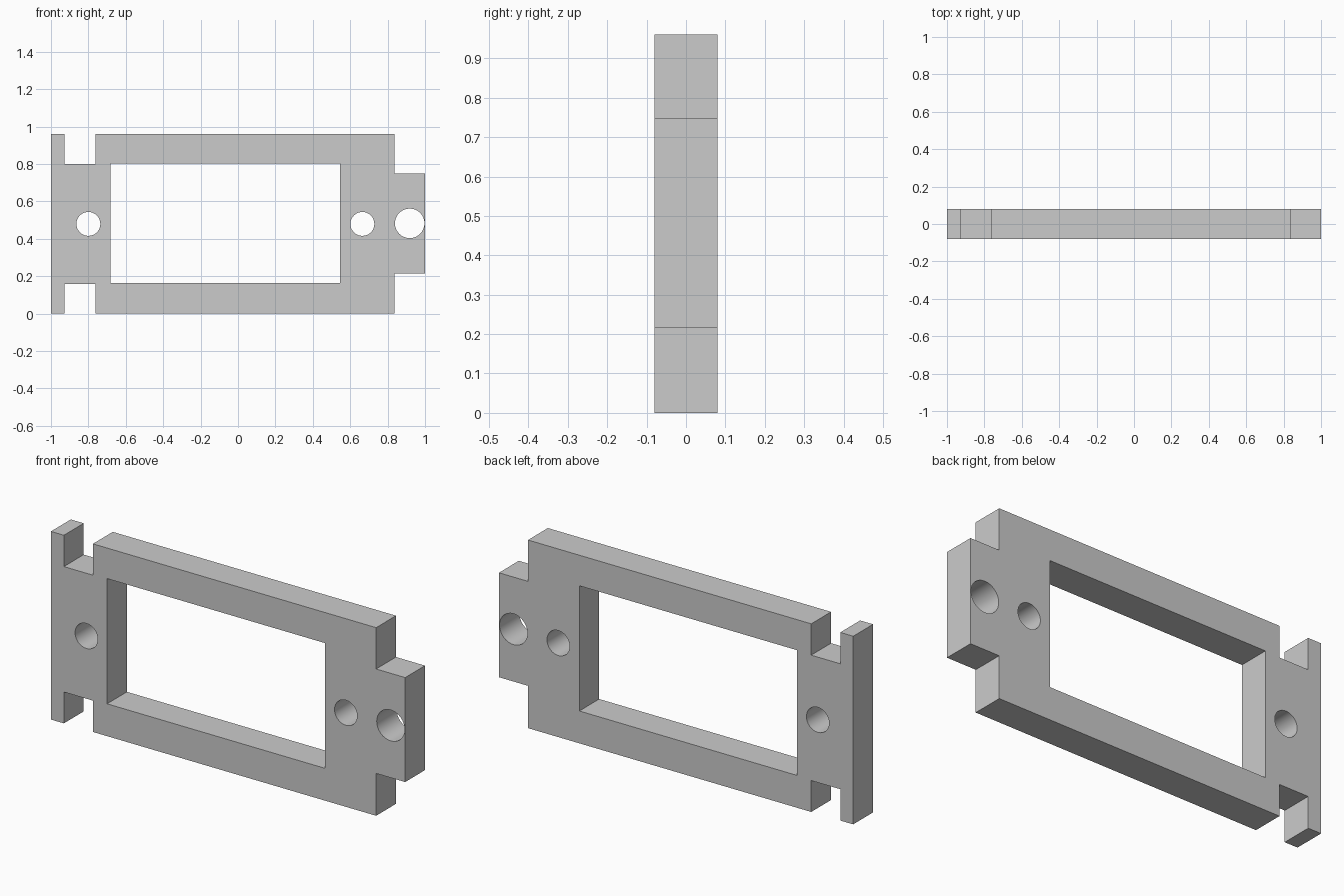
import bpy, bmesh
from math import sin, cos, pi, radians
from mathutils import Matrix

if "Cube" in bpy.data.objects:
    bpy.data.objects.remove(bpy.data.objects["Cube"])

curve = bpy.data.curves.new("plate_profile", 'CURVE')
curve.dimensions = '2D'
curve.fill_mode = 'BOTH'
curve.extrude = 0.08  # half of the plate thickness


def loop(points):
    s = curve.splines.new('POLY')
    s.points.add(len(points) - 1)
    for p, (x, z) in zip(s.points, points):
        p.co = (x, z, 0, 1)
    s.use_cyclic_u = True


def hole(cx, cz, r, n=32):
    loop([(cx + r * cos(2 * pi * i / n), cz + r * sin(2 * pi * i / n)) for i in range(n)])


# Outer outline: notched left end, stepped tab on the right
loop([(-1, 0), (-0.927, 0), (-0.927, 0.16), (-0.763, 0.16), (-0.763, 0),
      (0.836, 0), (0.836, 0.216), (1, 0.216), (1, 0.749), (0.836, 0.749),
      (0.836, 0.96), (-0.763, 0.96), (-0.763, 0.80), (-0.927, 0.80),
      (-0.927, 0.96), (-1, 0.96)])

# Rectangular window
loop([(-0.683, 0.165), (0.546, 0.165), (0.546, 0.804), (-0.683, 0.804)])

# Two screw holes and the larger cable hole in the tab
hole(-0.80, 0.48, 0.064)
hole(0.665, 0.48, 0.064)
hole(0.918, 0.483, 0.079)

# Turn the profile into an upright solid plate
tmp = bpy.data.objects.new("plate_profile", curve)
bpy.context.collection.objects.link(tmp)
bpy.context.view_layer.update()
mesh = bpy.data.meshes.new_from_object(tmp.evaluated_get(bpy.context.evaluated_depsgraph_get()))
bpy.data.objects.remove(tmp)

bm = bmesh.new()
bm.from_mesh(mesh)
bmesh.ops.remove_doubles(bm, verts=bm.verts, dist=0.0005)
bmesh.ops.transform(bm, matrix=Matrix.Rotation(pi / 2, 4, 'X'), verts=bm.verts)
bmesh.ops.recalc_face_normals(bm, faces=bm.faces)
bm.to_mesh(mesh)
bm.free()

plate = bpy.data.objects.new("mounting_plate", mesh)
bpy.context.collection.objects.link(plate)
bpy.context.view_layer.objects.active = plate
plate.select_set(True)
bpy.ops.object.shade_smooth_by_angle(angle=radians(30))
